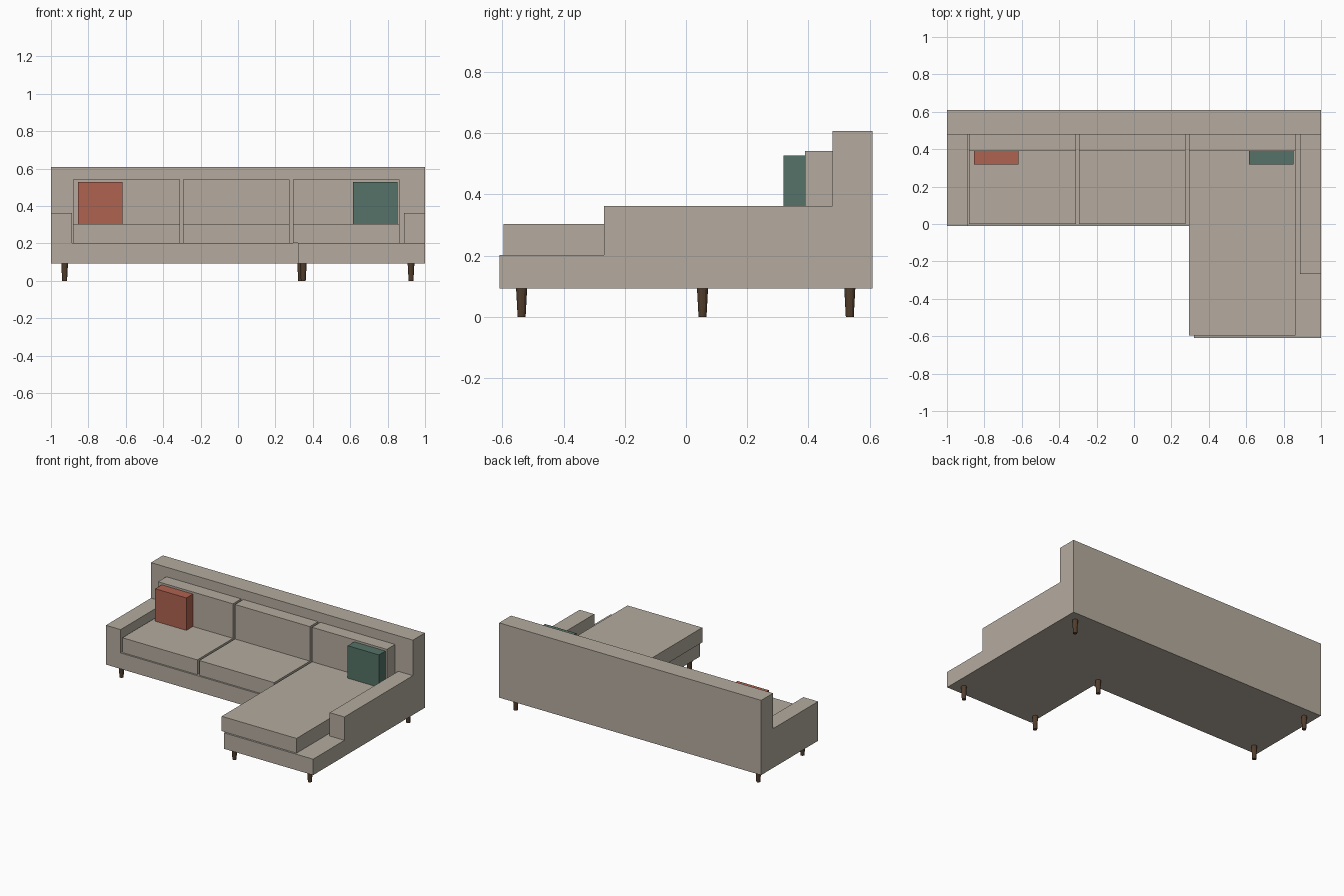
import bpy
import bmesh

default = bpy.data.objects.get("Cube")
if default:
    bpy.data.objects.remove(default, do_unlink=True)


def make_material(name, rgb):
    mat = bpy.data.materials.new(name)
    mat.use_nodes = True
    mat.diffuse_color = (*rgb, 1)
    bsdf = mat.node_tree.nodes["Principled BSDF"]
    bsdf.inputs["Base Color"].default_value = (*rgb, 1)
    bsdf.inputs["Roughness"].default_value = 0.9
    return mat


fabric = make_material("taupe fabric", (0.46, 0.41, 0.345))
rust = make_material("rust fabric", (0.43, 0.125, 0.08))
green = make_material("green fabric", (0.09, 0.17, 0.135))
wood = make_material("dark wood", (0.085, 0.048, 0.026))


def add_object(name, bm, mat):
    bmesh.ops.recalc_face_normals(bm, faces=bm.faces)
    mesh = bpy.data.meshes.new(name)
    bm.to_mesh(mesh)
    bm.free()
    mesh.materials.append(mat)
    obj = bpy.data.objects.new(name, mesh)
    bpy.context.collection.objects.link(obj)
    return obj


def prism(name, outline, z0, z1, mat):
    """Extrude a plan outline from z0 up to z1."""
    bm = bmesh.new()
    face = bm.faces.new([bm.verts.new((x, y, z0)) for x, y in outline])
    top = bmesh.ops.extrude_face_region(bm, geom=[face])["geom"]
    verts = [v for v in top if isinstance(v, bmesh.types.BMVert)]
    bmesh.ops.translate(bm, verts=verts, vec=(0, 0, z1 - z0))
    return add_object(name, bm, mat)


def box(name, x, y, z, mat):
    outline = [(x[0], y[0]), (x[1], y[0]), (x[1], y[1]), (x[0], y[1])]
    return prism(name, outline, z[0], z[1], mat)


# Key levels and depths
LEG, BASE, SEAT, ARM = 0.092, 0.202, 0.304, 0.363
FRONT, CHAISE, BACK, REAR = -0.012, -0.609, 0.479, 0.609
CUSHION = 0.389
INNER = 0.32

# L-shaped base, backrest and arms
prism("base", [(-1, FRONT), (INNER, FRONT), (INNER, CHAISE),
               (1, CHAISE), (1, REAR), (-1, REAR)], LEG, BASE, fabric)
box("backrest", (-1, 1), (BACK, REAR), (BASE, 0.608), fabric)
box("right_arm", (-1, -0.888), (FRONT, BACK), (BASE, ARM), fabric)
box("left_arm", (0.888, 1), (-0.268, BACK), (BASE, ARM), fabric)

# Seat and back cushions, one pair per bay
bays = [("right", -0.882, 0), ("middle", -0.295, 0), ("chaise", 0.293, -0.596)]
for side, x, front in bays:
    span = (x, x + 0.571)
    box(side + "_seat_cushion", span, (front, BACK), (BASE, SEAT), fabric)
    box(side + "_back_cushion", span, (CUSHION, BACK), (SEAT, 0.542), fabric)

# Throw pillows
for name, x, mat in [("rust_pillow", -0.855, rust), ("green_pillow", 0.615, green)]:
    box(name, (x, x + 0.238), (0.318, CUSHION), (SEAT, 0.528), mat)

# Tapered legs
legs = [(-0.927, 0.535), (0.925, 0.535), (-0.927, 0.054),
        (0.335, 0.054), (0.349, -0.537), (0.925, -0.537)]
for i, (x, y) in enumerate(legs):
    bm = bmesh.new()
    bmesh.ops.create_cone(bm, cap_ends=True, segments=12, radius1=0.013,
                          radius2=0.018, depth=LEG)
    bmesh.ops.translate(bm, verts=bm.verts, vec=(x, y, LEG / 2))
    add_object(f"leg_{i + 1}", bm, wood)
